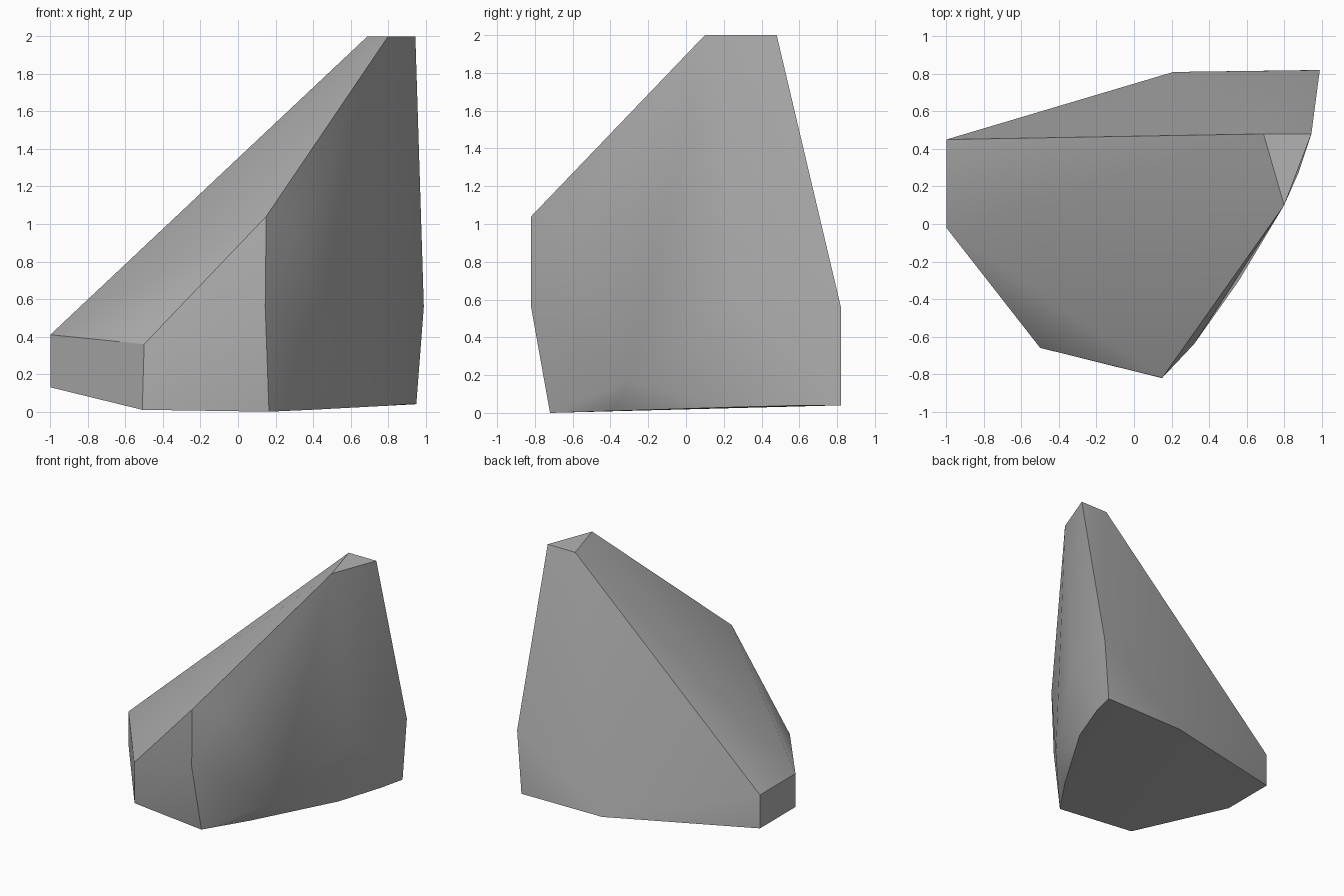
import bpy
import bmesh
import math

cube = bpy.data.objects.get("Cube")
if cube:
    bpy.data.objects.remove(cube)

# Stone colour
stone = bpy.data.materials.new("stone grey")
stone.use_nodes = True
grey = (0.45, 0.45, 0.45, 1)
stone.diffuse_color = grey
stone.node_tree.nodes["Principled BSDF"].inputs["Base Color"].default_value = grey

# Corners of the chiselled rock, grouped by area
peak = [(0.69, 0.48, 2), (0.80, 0.10, 2), (0.945, 0.48, 2)]
front_ridge = [(0.15, -0.82, 1.04), (0.145, -0.82, 0.56), (0.165, -0.72, 0)]
front_corner = [(-0.50, -0.66, 0.36), (-0.51, -0.64, 0.01)]
low_end = [(-1, y, z) for y in (-0.02, 0.45) for z in (0.13, 0.41)]
back = [(0.99, 0.82, 0.56), (0.95, 0.82, 0.04), (0.21, 0.81, 0.04)]
side_bulge = [(0.32, -0.64, 0.97), (0.56, -0.30, 0.17), (0.875, 0.27, 0.6)]
side_foot = [(0.39, -0.39, 0.01), (0.765, 0.24, 0.03), (0.90, 0.61, 0.04)]

# Rock body wrapped tightly around the corners
bm = bmesh.new()
for corner in peak + front_ridge + front_corner + low_end + back + side_bulge + side_foot:
    bm.verts.new(corner)
hull = bmesh.ops.convex_hull(bm, input=bm.verts)
loose = {v for v in hull["geom_interior"] if isinstance(v, bmesh.types.BMVert)}
bmesh.ops.delete(bm, geom=list(loose), context='VERTS')
bmesh.ops.dissolve_limit(bm, angle_limit=math.radians(1),
                         verts=bm.verts, edges=bm.edges)
bmesh.ops.recalc_face_normals(bm, faces=bm.faces)

mesh = bpy.data.meshes.new("rock")
bm.to_mesh(mesh)
bm.free()
mesh.materials.append(stone)
rock = bpy.data.objects.new("rock", mesh)
bpy.context.collection.objects.link(rock)

# Soft facets with crisp main edges
bpy.ops.object.select_all(action='DESELECT')
rock.select_set(True)
bpy.context.view_layer.objects.active = rock
bpy.ops.object.shade_smooth_by_angle(angle=math.radians(30))
